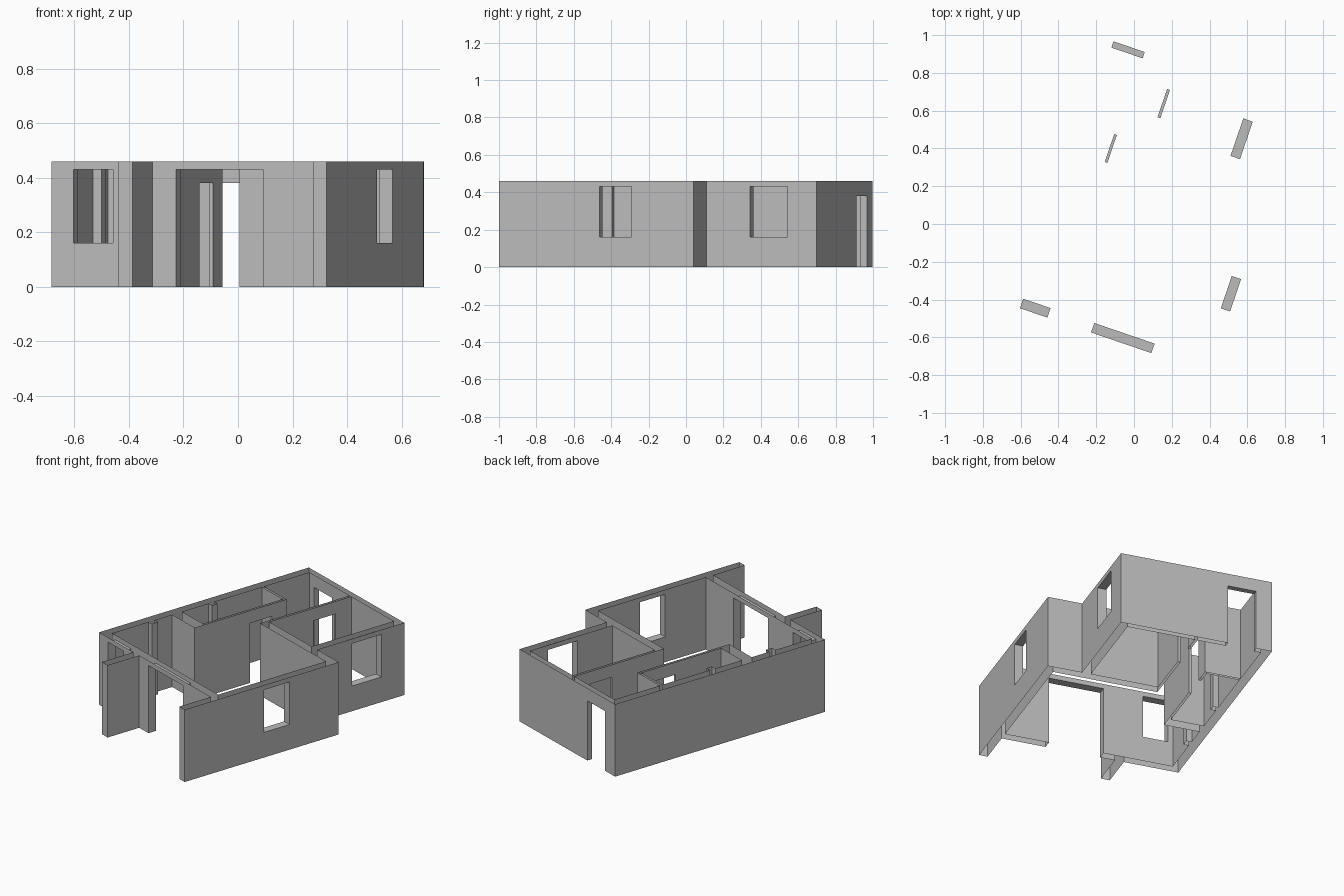
import bpy, bmesh, math

cube = bpy.data.objects.get("Cube")
if cube:
    bpy.data.objects.remove(cube, do_unlink=True)

HEIGHT = 0.46
SILL, WINDOW_TOP, DOOR_TOP = 0.16, 0.43, 0.38
TURN = math.radians(-18.85)

# Plan rectangles in the building's own axes: (across from, to, depth from, to)
PARTS = {
    "left_wall": [(-0.512, -0.458, -0.617, 0.88)],
    "front_wall": [(-0.458, 0.579, -0.617, -0.564)],
    "porch_fin": [(-0.176, -0.121, -0.842, -0.617)],
    "right_front_wall": [(0.579, 0.631, -0.842, 0.258)],
    "right_back_wall": [(0.367, 0.42, 0.258, 0.88)],
    "back_wall": [(-0.458, 0.367, 0.845, 0.88)],
    "cross_wall": [(-0.065, 0.579, 0.205, 0.258)],
    "bedroom_partition": [(-0.065, -0.049, 0.258, 0.845)],
    "bathroom_partition": [(-0.253, -0.238, -0.065, 0.52),
                           (-0.458, -0.253, 0.505, 0.52)],
    "kitchen_wall": [(-0.458, -0.238, -0.135, -0.065)],
    "piers": [(-0.458, -0.425, 0.125, 0.165), (-0.458, -0.425, -0.305, -0.26)],
}

# Openings: plan rectangle, then bottom and top
OPENINGS = [
    (-0.427, -0.274, -0.617, -0.564, SILL, WINDOW_TOP),   # front window
    (-0.03, 0.308, -0.617, -0.564, 0, WINDOW_TOP),        # terrace opening
    (0.579, 0.631, -0.274, -0.093, SILL, WINDOW_TOP),     # right front window
    (0.367, 0.42, 0.506, 0.716, SILL, WINDOW_TOP),        # right back window
    (-0.415, -0.24, 0.845, 0.88, 0, DOOR_TOP),            # back door
    (-0.065, -0.049, 0.575, 0.733, 0, DOOR_TOP),          # bedroom door
    (-0.253, -0.238, 0.261, 0.416, 0, DOOR_TOP),          # bathroom door
]

plaster = bpy.data.materials.new("grey_plaster")
plaster.use_nodes = True
GREY = (0.5, 0.5, 0.5, 1)
plaster.diffuse_color = GREY
plaster.node_tree.nodes["Principled BSDF"].inputs["Base Color"].default_value = GREY

# Grid lines at every edge of a wall or an opening
rects = [r for group in PARTS.values() for r in group]
xs = sorted({v for r in rects + OPENINGS for v in r[:2]})
ys = sorted({v for r in rects + OPENINGS for v in r[2:4]})
zs = [0, SILL, DOOR_TOP, WINDOW_TOP, HEIGHT]
GRID = (xs, ys, zs)


def inside(r, x, y):
    return r[0] < x < r[1] and r[2] < y < r[3]


def owner(cell):
    """Name of the part filling a grid cell, or None where it is empty."""
    if any(i < 0 or i >= len(g) - 1 for i, g in zip(cell, GRID)):
        return None
    x, y, z = ((g[i] + g[i + 1]) / 2 for i, g in zip(cell, GRID))
    if any(inside(o, x, y) and o[4] < z < o[5] for o in OPENINGS):
        return None
    for name, group in PARTS.items():
        if any(inside(r, x, y) for r in group):
            return name
    return None


def add_face(bm, cell, axis, side):
    """Add the face of a cell that looks along one axis."""
    u, v = (axis + 1) % 3, (axis + 2) % 3
    corners = [(0, 0), (1, 0), (1, 1), (0, 1)]
    verts = []
    for du, dv in corners if side else reversed(corners):
        idx = list(cell)
        idx[axis] += side
        idx[u] += du
        idx[v] += dv
        verts.append(bm.verts.new([g[i] for g, i in zip(GRID, idx)]))
    bm.faces.new(verts)


# Joined wall shells, open along the top and the foot
meshes = {name: bmesh.new() for name in PARTS}
for i in range(len(xs) - 1):
    for j in range(len(ys) - 1):
        for k in range(len(zs) - 1):
            cell = (i, j, k)
            name = owner(cell)
            if not name:
                continue
            for axis in range(3):
                for side in (0, 1):
                    near = list(cell)
                    near[axis] += 2 * side - 1
                    outside = axis == 2 and not 0 <= near[2] < len(zs) - 1
                    if not outside and owner(near) is None:
                        add_face(meshes[name], cell, axis, side)

for name, bm in meshes.items():
    bmesh.ops.remove_doubles(bm, verts=bm.verts[:], dist=0.0001)
    bmesh.ops.dissolve_limit(bm, angle_limit=0.01, verts=bm.verts[:], edges=bm.edges[:])
    mesh = bpy.data.meshes.new(name)
    bm.to_mesh(mesh)
    bm.free()
    mesh.materials.append(plaster)
    obj = bpy.data.objects.new(name, mesh)
    obj.rotation_euler.z = TURN
    bpy.context.collection.objects.link(obj)
